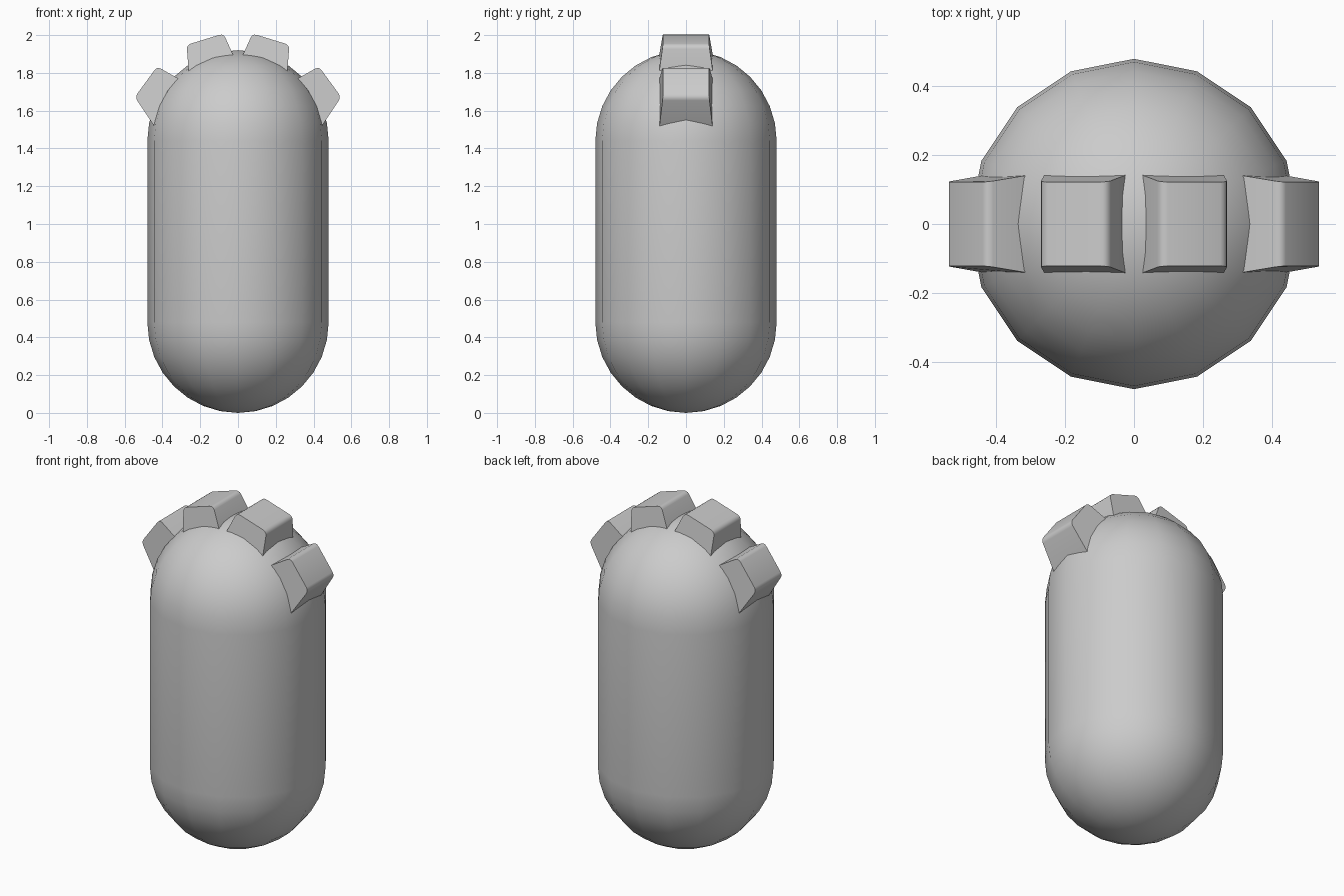
import bpy, bmesh
from math import sin, cos, pi, radians

if "Cube" in bpy.data.objects:
    bpy.data.objects.remove(bpy.data.objects["Cube"])

R, LOW, HIGH = 0.48, 0.48, 1.44   # capsule radius and cap centres


def finish(bm, name):
    bmesh.ops.recalc_face_normals(bm, faces=bm.faces[:])
    me = bpy.data.meshes.new(name)
    bm.to_mesh(me)
    bm.free()
    ob = bpy.data.objects.new(name, me)
    bpy.context.collection.objects.link(ob)
    bpy.ops.object.select_all(action='DESELECT')
    ob.select_set(True)
    bpy.context.view_layer.objects.active = ob
    bpy.ops.object.shade_smooth_by_angle(angle=radians(35))
    return ob


# Capsule body: half profile spun in 16 steps
def capsule():
    bm = bmesh.new()
    steps = 8
    angs = [i * pi / 2 / steps for i in range(steps + 1)]
    prof = [(R * sin(a), LOW - R * cos(a)) for a in angs]
    prof += [(R * cos(a), HIGH + R * sin(a)) for a in angs]
    vs = [bm.verts.new((x, 0, z)) for x, z in prof]
    es = [bm.edges.new(p) for p in zip(vs, vs[1:])]
    bmesh.ops.spin(bm, geom=vs + es, cent=(0, 0, 0), axis=(0, 0, 1),
                   angle=2 * pi, steps=16, use_merge=False)
    bmesh.ops.remove_doubles(bm, verts=bm.verts[:], dist=1e-4)
    finish(bm, "capsule_body")


# Flared crest block: outer corners a, b; points c, d where the sides meet the dome
def block(name, side, a, b, c, d, y_top=0.122, y_base=0.14, sink=1.3):
    def deeper(p, q):
        return tuple(p[i] + (q[i] - p[i]) * sink for i in (0, 1))
    y_deep = y_top + (y_base - y_top) * sink
    prof = [(a, y_top), (b, y_top), (deeper(b, d), y_deep), (deeper(a, c), y_deep)]
    bm = bmesh.new()
    front, back = [[bm.verts.new((side * p[0], s * y, p[1])) for p, y in prof]
                   for s in (-1, 1)]
    bm.faces.new(front)
    bm.faces.new(back[::-1])
    for i in range(4):
        j = (i + 1) % 4
        bm.faces.new((front[i], back[i], back[j], front[j]))
    bmesh.ops.recalc_face_normals(bm, faces=bm.faces[:])
    # soften the two outer edges
    edges = [bm.edges.get((front[i], back[i])) for i in (0, 1)]
    bmesh.ops.bevel(bm, geom=edges, offset=0.022, offset_type='OFFSET',
                    segments=3, profile=0.5, affect='EDGES')
    finish(bm, name)


capsule()
for side, tag in ((-1, "left"), (1, "right")):
    block("inner_crest_block_" + tag, side,
          (0.077, 2.008), (0.272, 1.948), (0.03, 1.905), (0.262, 1.82))
    block("outer_crest_block_" + tag, side,
          (0.428, 1.834), (0.546, 1.672), (0.32, 1.772), (0.445, 1.52))
